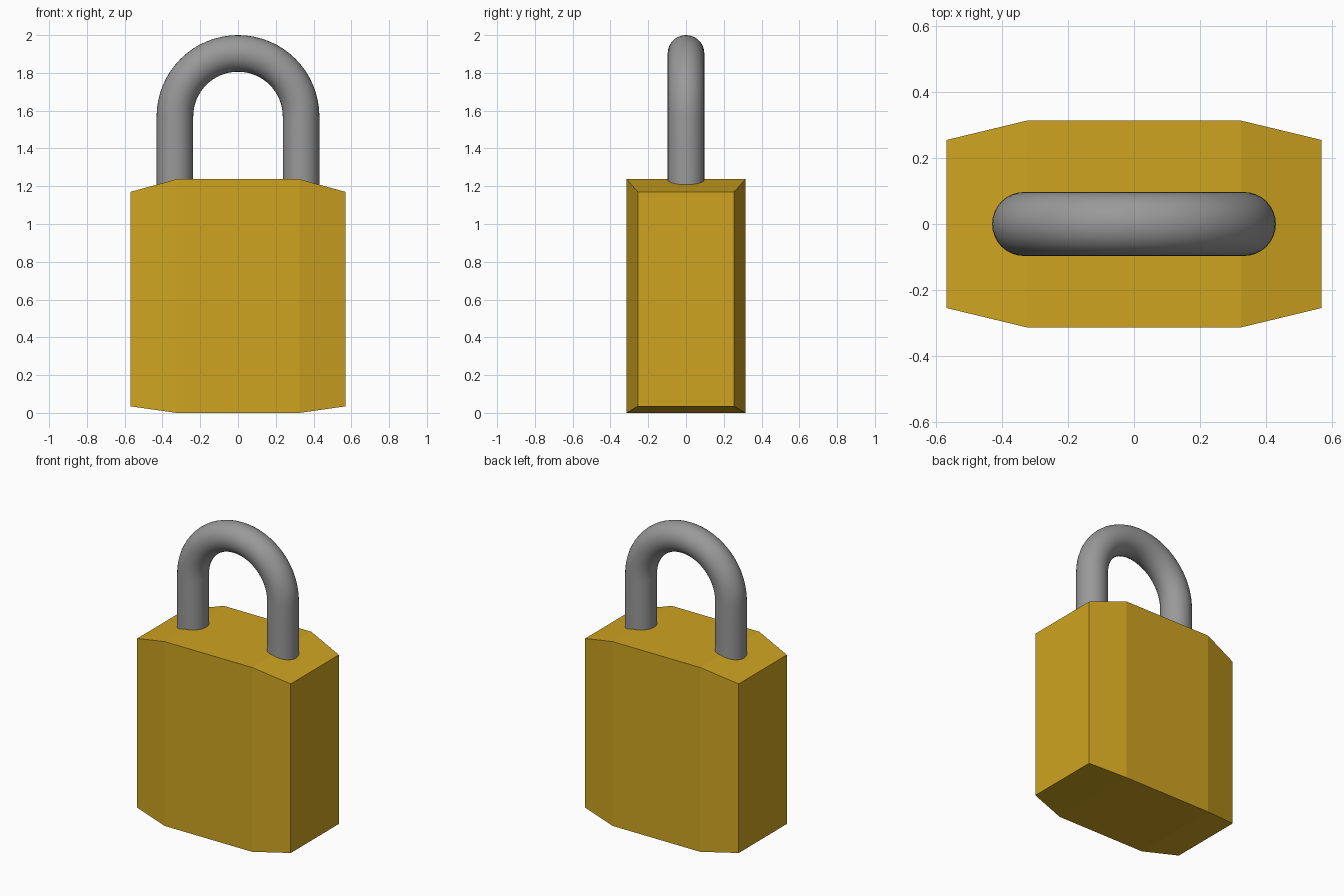
import bpy, bmesh
from math import sin, cos, pi

cube = bpy.data.objects.get("Cube")
if cube:
    bpy.data.objects.remove(cube, do_unlink=True)


def material(name, color):
    mat = bpy.data.materials.new(name)
    mat.use_nodes = True
    mat.diffuse_color = color
    for node in mat.node_tree.nodes:
        if node.type == 'BSDF_PRINCIPLED':
            node.inputs["Base Color"].default_value = color
    return mat


def loft(name, rings, mat, smooth=False):
    """Skin a list of closed rings and cap both ends."""
    bm = bmesh.new()
    loops = [[bm.verts.new(p) for p in ring] for ring in rings]
    count = len(loops[0])
    for a, b in zip(loops, loops[1:]):
        for i in range(count):
            j = (i + 1) % count
            bm.faces.new((a[i], a[j], b[j], b[i]))
    bm.faces.new(loops[0])
    bm.faces.new(loops[-1])
    bmesh.ops.recalc_face_normals(bm, faces=bm.faces)
    mesh = bpy.data.meshes.new(name)
    bm.to_mesh(mesh)
    bm.free()
    mesh.materials.append(mat)
    obj = bpy.data.objects.new(name, mesh)
    bpy.context.collection.objects.link(obj)
    if smooth:
        bpy.ops.object.select_all(action='DESELECT')
        obj.select_set(True)
        bpy.context.view_layer.objects.active = obj
        bpy.ops.object.shade_smooth_by_angle(angle=pi / 4)
    return obj


brass = material("brass", (0.62, 0.37, 0.015, 1))
steel = material("steel", (0.32, 0.32, 0.32, 1))


# Body: rectangular sections along x, tapering towards both sides
def section(x, depth, low, high):
    return [(x, -depth, low), (x, depth, low), (x, depth, high), (x, -depth, high)]


END, MIDDLE = (0.255, 0.035, 1.17), (0.314, 0, 1.237)
loft("lock_body", [section(-0.57, *END), section(-0.325, *MIDDLE),
                   section(0.325, *MIDDLE), section(0.57, *END)], brass)

# Shackle: round bar along two straight legs and a half-circle arch
BAR, ARCH, SPRING, FOOT = 0.097, 0.334, 1.569, 1.12
STEPS, SIDES = 32, 32


def bar_ring(angle, z):
    ring = []
    for i in range(SIDES):
        t = 2 * pi * i / SIDES
        reach = ARCH + BAR * cos(t)
        ring.append((reach * cos(angle), BAR * sin(t), z + reach * sin(angle)))
    return ring


arch = [bar_ring(pi * i / STEPS, SPRING) for i in range(STEPS + 1)]
loft("shackle", [bar_ring(0, FOOT)] + arch + [bar_ring(pi, FOOT)], steel, smooth=True)
